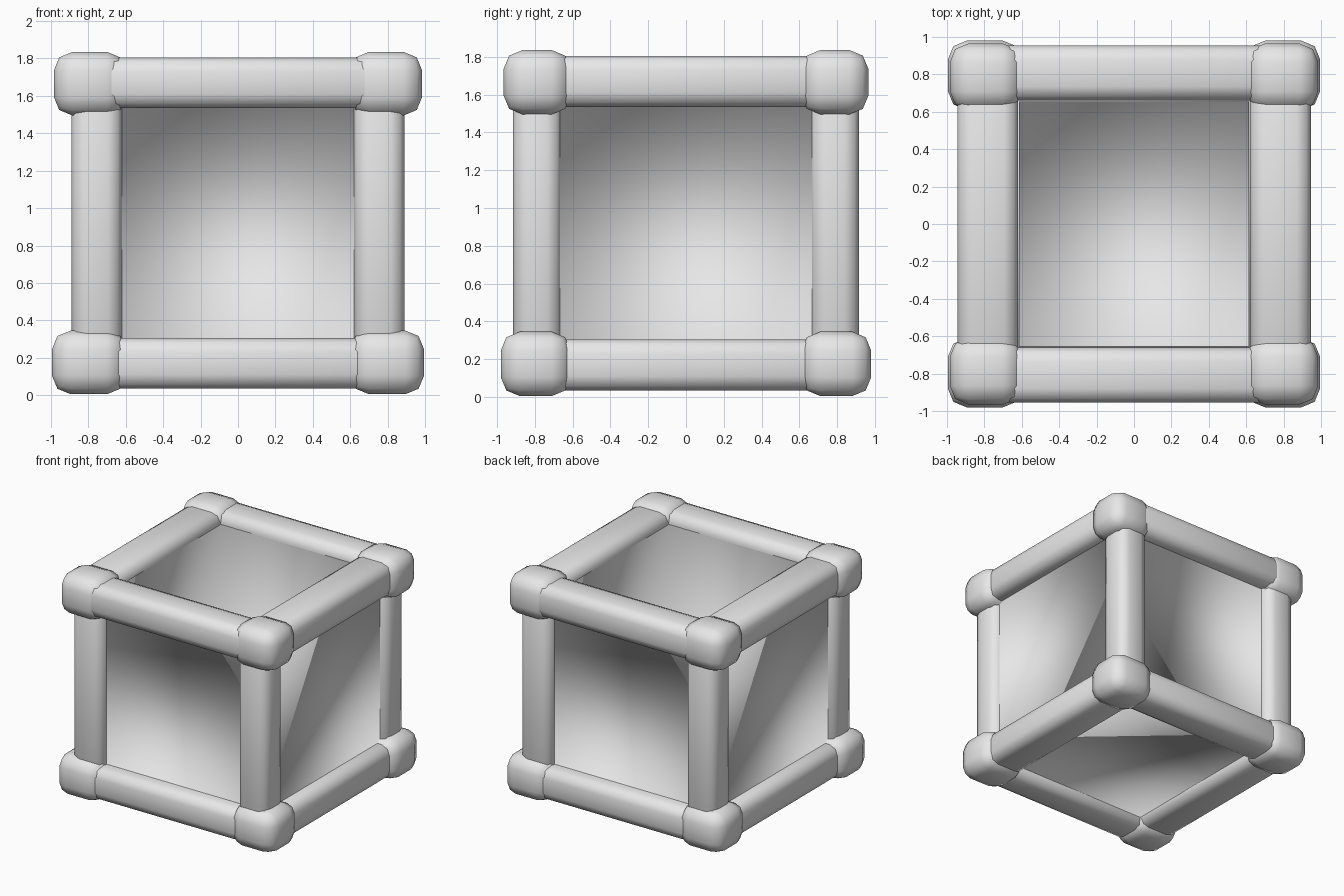
import bpy
import bmesh
from itertools import product
from mathutils import Vector

old = bpy.data.objects.get("Cube")
if old:
    bpy.data.objects.remove(old, do_unlink=True)

grey = bpy.data.materials.new("light_grey")
grey.use_nodes = True
grey.diffuse_color = (0.8, 0.8, 0.8, 1)
grey.node_tree.nodes["Principled BSDF"].inputs["Base Color"].default_value = (0.8, 0.8, 0.8, 1)

MID = Vector((0, 0, 0.92))


def finish(name, bm):
    mesh = bpy.data.meshes.new(name)
    bm.to_mesh(mesh)
    bm.free()
    mesh.materials.append(grey)
    for poly in mesh.polygons:
        poly.use_smooth = True
    obj = bpy.data.objects.new(name, mesh)
    bpy.context.collection.objects.link(obj)


def soft_box(name, low, high, bevel, segments):
    """Box between two corners with softened edges."""
    bm = bmesh.new()
    bmesh.ops.create_cube(bm, size=1)
    for v in bm.verts:
        v.co = MID + Vector([l if c < 0 else h for c, l, h in zip(v.co, low, high)])
    bmesh.ops.bevel(bm, geom=bm.edges[:], offset=bevel, segments=segments,
                    profile=0.5, affect='EDGES')
    finish(name, bm)


def span(sign, inner, outer):
    return (inner, outer) if sign > 0 else (-outer, -inner)


def bar(name, axis, signs, inner, outer):
    """Frame bar along one axis; signs, inner and outer cover the other two."""
    low, high = [-0.75] * 3, [0.75] * 3
    others = [i for i in range(3) if i != axis]
    for i, s, a, b in zip(others, signs, inner, outer):
        low[i], high[i] = span(s, a, b)
    soft_box(name, low, high, 0.075, 2)


def tray(name, axis, sign, floor, rim, half):
    """Sunken floor with four walls rising to a rim, facing out along the axis."""
    u, w = (axis + 1) % 3, (axis + 2) % 3
    bm = bmesh.new()
    rings = []
    for depth in (floor, rim):
        ring = []
        for su, sw in ((-1, -1), (1, -1), (1, 1), (-1, 1)):
            p = Vector()
            p[axis], p[u], p[w] = sign * depth, su * half[u], sw * half[w]
            ring.append(bm.verts.new(p + MID))
        rings.append(ring)
    inner, outer = rings
    faces = [bm.faces.new(inner)]
    for i in range(4):
        j = (i + 1) % 4
        faces.append(bm.faces.new((inner[j], inner[i], outer[i], outer[j])))
    if sign < 0:
        bmesh.ops.reverse_faces(bm, faces=faces)
    finish(name, bm)


# Twelve frame bars
for a, b in product((-1, 1), repeat=2):
    side = "left" if a > 0 else "right"
    end = "back" if a > 0 else "front"
    level = "top" if b > 0 else "bottom"
    bar(f"{level}_{end}_rail", 0, (a, b), (0.66, 0.615), (0.955, 0.885))
    bar(f"{level}_{side}_rail", 1, (a, b), (0.62, 0.615), (0.945, 0.885))
    bar(f"{'back' if b > 0 else 'front'}_{side}_post", 2, (a, b), (0.62, 0.66), (0.89, 0.915))

# Eight chunky corner knobs, the upper ones slightly further in
for x, y, z in product((-1, 1), repeat=3):
    out_x, out_y = (0.985, 0.965) if z > 0 else (0.995, 0.98)
    low, high = zip(span(x, 0.6, out_x), span(y, 0.61, out_y), span(z, 0.575, 0.915))
    name = "_".join(("top" if z > 0 else "bottom", "back" if y > 0 else "front",
                     "left" if x > 0 else "right", "knob"))
    soft_box(name, low, high, 0.1, 2)

# Outer panels, set just behind the frame with their lips buried in the bars
opening = Vector((0.615, 0.655, 0.61))
panel_half = opening + Vector((0.025, 0.025, 0.025))
for name, axis, sign, floor in (("left_panel", 0, 1, 0.83), ("right_panel", 0, -1, 0.83),
                                ("back_panel", 1, 1, 0.83), ("front_panel", 1, -1, 0.83),
                                ("bottom_panel", 2, -1, 0.81)):
    tray(name, axis, sign, floor, floor + 0.03, panel_half)

# Deep hollow inside, open at the top
tray("inner_lining", 2, 1, -0.67, 0.8, opening)
